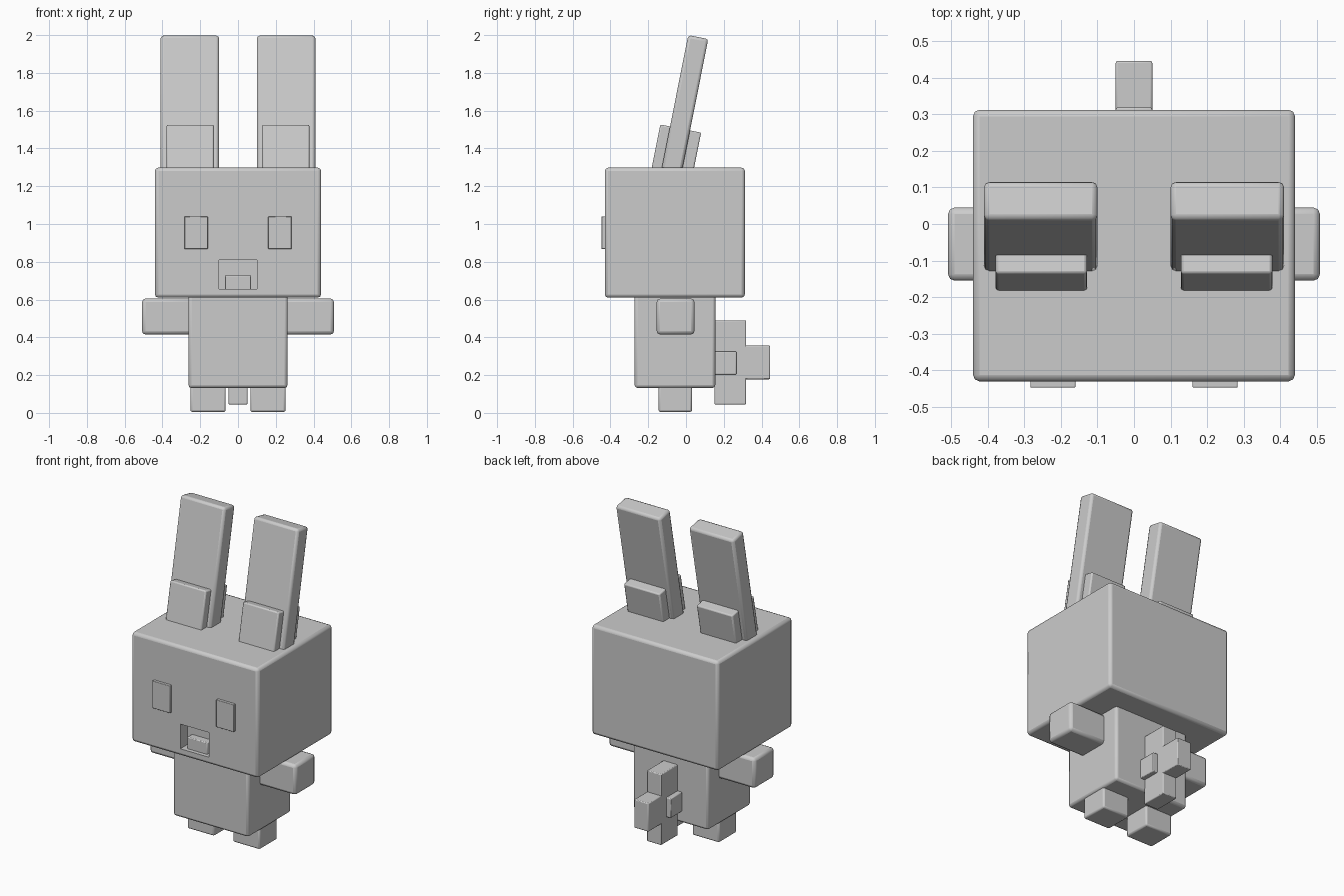
import bpy, bmesh, math
from mathutils import Matrix, Vector

if "Cube" in bpy.data.objects:
    bpy.data.objects.remove(bpy.data.objects["Cube"])

grey = bpy.data.materials.new("plain_grey")
grey.diffuse_color = (0.6, 0.6, 0.6, 1)
grey.use_nodes = True
grey.node_tree.nodes["Principled BSDF"].inputs["Base Color"].default_value = grey.diffuse_color


def box(name, x, y, z, bevel=0.0, mirror=False, matrix=None):
    """Box from (min, max) ranges, optionally transformed, bevelled and mirrored in x."""
    lo, hi = Vector((x[0], y[0], z[0])), Vector((x[1], y[1], z[1]))
    bm = bmesh.new()
    bmesh.ops.create_cube(bm, size=1)
    for v in bm.verts:
        v.co = (lo + hi) / 2 + v.co * (hi - lo)
    if matrix:
        bm.transform(matrix)
    mesh = bpy.data.meshes.new(name)
    bm.to_mesh(mesh)
    bm.free()
    mesh.materials.append(grey)
    ob = bpy.data.objects.new(name, mesh)
    bpy.context.collection.objects.link(ob)
    if bevel:
        mod = ob.modifiers.new("bevel", 'BEVEL')
        mod.width, mod.segments = bevel, 2
        bpy.context.view_layer.objects.active = ob
        ob.select_set(True)
        bpy.ops.object.shade_smooth_by_angle(angle=math.radians(50))
        ob.select_set(False)
    if mirror:
        mod = ob.modifiers.new("mirror", 'MIRROR')
        mod.mirror_object = None
    return ob


# head with a recessed mouth and one tooth
head = box("head", (-0.44, 0.44), (-0.43, 0.312), (0.61, 1.298), 0.018)
cutter = box("mouth_cutter", (-0.1, 0.1), (-0.6, -0.36), (0.655, 0.81))
cutter.hide_render = True
cutter.hide_viewport = True
cutter.display_type = 'WIRE'
cut = head.modifiers.new("mouth", 'BOOLEAN')
cut.object, cut.operation, cut.solver = cutter, 'DIFFERENCE', 'EXACT'
box("tooth", (-0.07, 0.07), (-0.405, -0.35), (0.65, 0.728), 0.005)
box("eyes", (0.16, 0.283), (-0.447, -0.42), (0.868, 1.04), 0.003, True)

# ears lean back; local origin is the top front edge
lean = Matrix.Translation((0, 0.012, 2.0)) @ Matrix.Rotation(-math.radians(11.3), 4, 'X')
box("ears", (0.1, 0.41), (0, 0.108), (-0.8, 0), 0.015, True, lean)
box("ear_base_pads", (0.128, 0.378), (-0.052, 0.168), (-0.78, -0.493), 0.008, True, lean)

# body and limbs
box("body", (-0.262, 0.262), (-0.272, 0.155), (0.132, 0.63), 0.015)
box("arms", (0.24, 0.508), (-0.155, 0.045), (0.415, 0.605), 0.018, True)
box("legs", (0.065, 0.252), (-0.145, 0.032), (0.005, 0.15), 0.01, True)

# blocky cross-shaped tail
box("tail_column", (-0.05, 0.05), (0.15, 0.318), (0.045, 0.49), 0.005)
box("tail_tip", (-0.05, 0.05), (0.3, 0.445), (0.178, 0.356), 0.005)
box("tail_sides", (-0.08, 0.08), (0.15, 0.267), (0.203, 0.326), 0.005)
